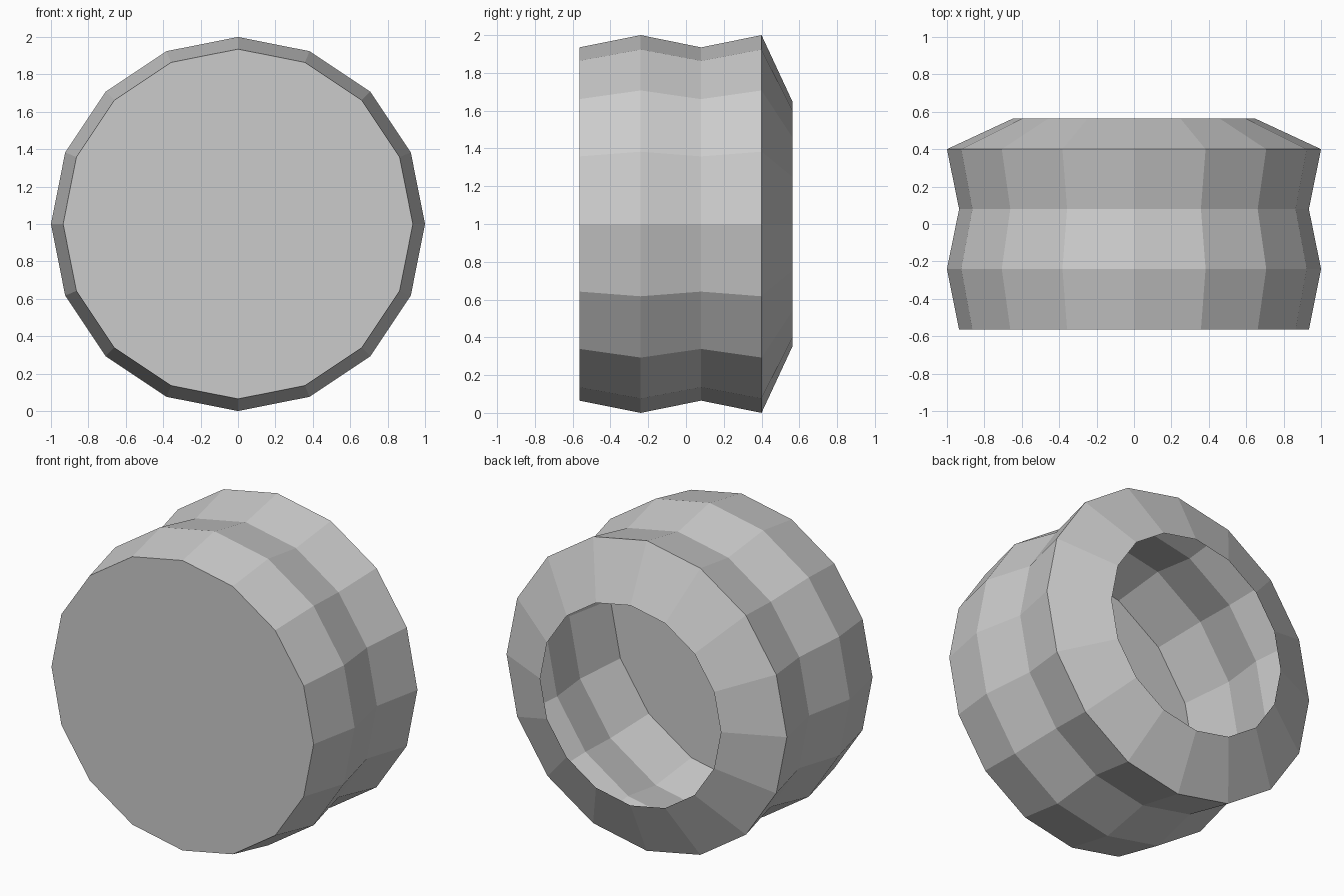
import bpy, bmesh
from math import sin, cos, tau

default = bpy.data.objects.get("Cube")
if default:
    bpy.data.objects.remove(default, do_unlink=True)

SIDES = 16
# (y, radius) of each ring, from the closed front to the open back
PROFILE = [(-0.565, 0.935), (-0.24, 1.0), (0.08, 0.935), (0.40, 1.0), (0.565, 0.645)]

# Plain grey material
grey = bpy.data.materials.new("light_grey")
grey.use_nodes = True
colour = (0.6, 0.6, 0.6, 1.0)
grey.diffuse_color = colour
grey.node_tree.nodes["Principled BSDF"].inputs["Base Color"].default_value = colour


def ring(bm, y, radius):
    angles = [tau * i / SIDES for i in range(SIDES)]
    return [bm.verts.new((radius * cos(a), y, 1 + radius * sin(a))) for a in angles]


# Hollow ridged cup: stacked rings, closed at the front and open at the back
bm = bmesh.new()
rings = [ring(bm, y, r) for y, r in PROFILE]
bm.faces.new(rings[0])
for near, far in zip(rings, rings[1:]):
    for i in range(SIDES):
        j = (i + 1) % SIDES
        bm.faces.new((near[j], near[i], far[i], far[j]))

mesh = bpy.data.meshes.new("ridged_cup")
bm.to_mesh(mesh)
bm.free()
mesh.materials.append(grey)
cup = bpy.data.objects.new("ridged_cup", mesh)
bpy.context.collection.objects.link(cup)
